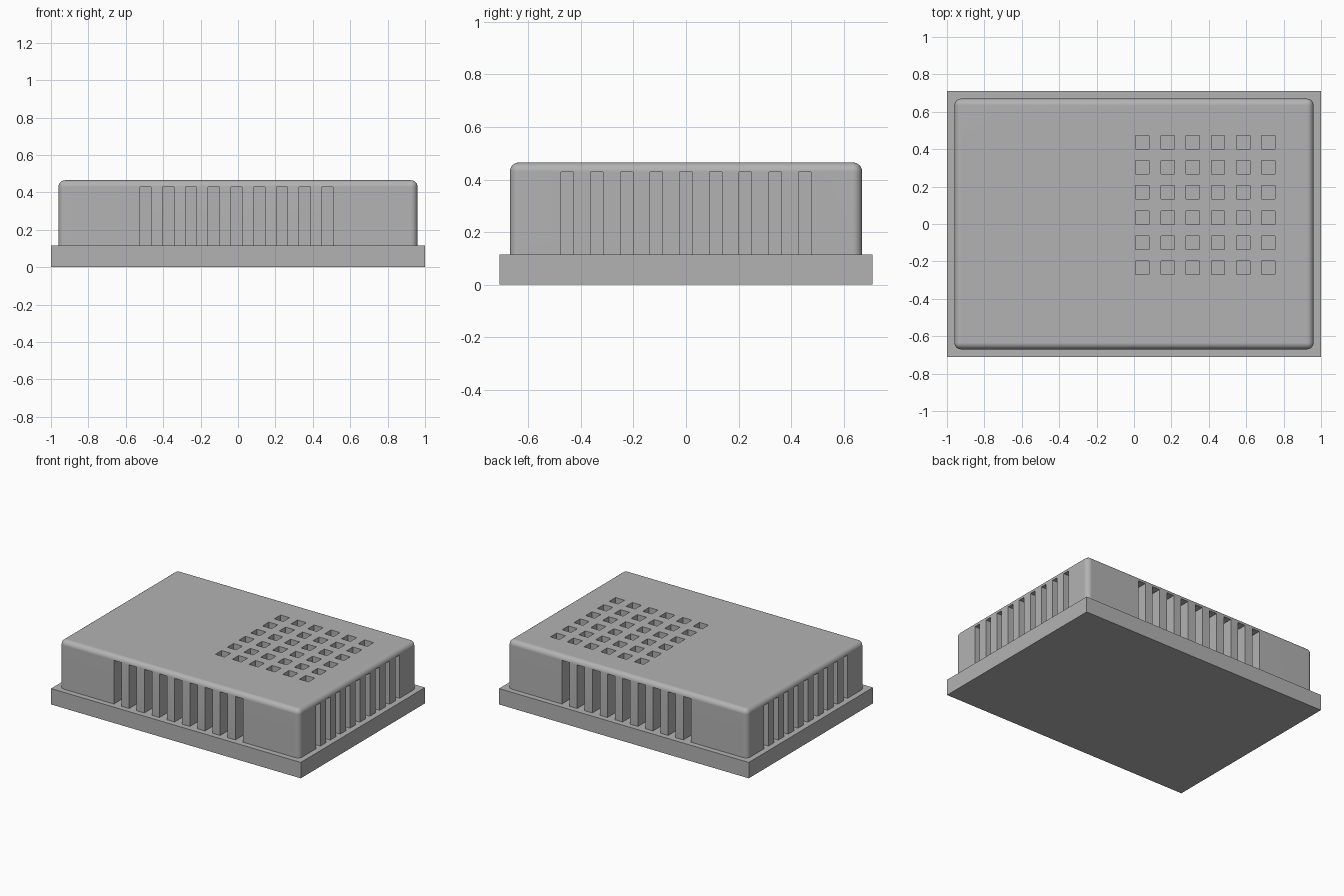
import bpy, bmesh
from mathutils import Matrix, Vector

cube = bpy.data.objects.get("Cube")
if cube:
    bpy.data.objects.remove(cube, do_unlink=True)

GREY = (0.45, 0.45, 0.45, 1)
grey = bpy.data.materials.new("plain grey")
grey.use_nodes = True
grey.diffuse_color = GREY
grey.node_tree.nodes["Principled BSDF"].inputs["Base Color"].default_value = GREY


def add_box(bm, low, high):
    low, high = Vector(low), Vector(high)
    size = Matrix.Diagonal((*(high - low), 1))
    return bmesh.ops.create_cube(bm, size=1, matrix=Matrix.Translation((low + high) / 2) @ size)["verts"]


def make_object(name, bm):
    mesh = bpy.data.meshes.new(name)
    bm.to_mesh(mesh)
    bm.free()
    mesh.materials.append(grey)
    obj = bpy.data.objects.new(name, mesh)
    bpy.context.collection.objects.link(obj)
    return obj


BASE_TOP, TOP = 0.115, 0.465
HALF_X, HALF_Y = 0.96, 0.67
ROUND, DEPTH = 0.035, 0.1

# Base plate
bm = bmesh.new()
add_box(bm, (-1, -0.71, 0), (1, 0.71, BASE_TOP))
make_object("base_plate", bm)

# Housing with rounded corners and top rim
bm = bmesh.new()
add_box(bm, (-HALF_X, -HALF_Y, BASE_TOP - 0.02), (HALF_X, HALF_Y, TOP))
rim = [e for e in bm.edges if max(v.co.z for v in e.verts) > BASE_TOP]
bmesh.ops.bevel(bm, geom=rim, offset=ROUND, segments=6, profile=0.5, affect="EDGES")
housing = make_object("housing", bm)

# Cutters for the vent slots: front and side rows, repeated on the opposite faces
bm = bmesh.new()
half_turn = Matrix.Rotation(3.14159265, 4, "Z")
for i in range(9):
    x = -0.495 + i * 0.1217
    y = -0.452 + i * 0.113
    front = add_box(bm, (x - 0.03, -0.8, 0.05), (x + 0.03, -HALF_Y + DEPTH, 0.43))
    back = add_box(bm, (x - 0.03, -0.8, 0.05), (x + 0.03, -HALF_Y + DEPTH, 0.43))
    right = add_box(bm, (HALF_X - DEPTH, y - 0.024, 0.05), (1.1, y + 0.024, 0.428))
    left = add_box(bm, (HALF_X - DEPTH, y - 0.024, 0.05), (1.1, y + 0.024, 0.428))
    bmesh.ops.transform(bm, matrix=half_turn, verts=back + left)

# Cutters for the square grid of holes in the top
for i in range(6):
    for j in range(6):
        x, y = 0.045 + i * 0.1347, -0.235 + j * 0.1346
        add_box(bm, (x - 0.036, y - 0.036, TOP - DEPTH), (x + 0.036, y + 0.036, TOP + 0.1))
cutter = make_object("vent_cutter", bm)
cutter.hide_render = True

# Cut the vents, then remove the helper
cut = housing.modifiers.new("vents", "BOOLEAN")
cut.operation = "DIFFERENCE"
cut.solver = "EXACT"
cut.object = cutter
bpy.ops.object.select_all(action="DESELECT")
housing.select_set(True)
bpy.context.view_layer.objects.active = housing
bpy.ops.object.modifier_apply(modifier=cut.name)
bpy.data.objects.remove(cutter, do_unlink=True)

# Smooth rounded rim with flat panels
bpy.ops.object.shade_smooth_by_angle(angle=0.6)
weighted = housing.modifiers.new("flat_panels", "WEIGHTED_NORMAL")
weighted.keep_sharp = True
